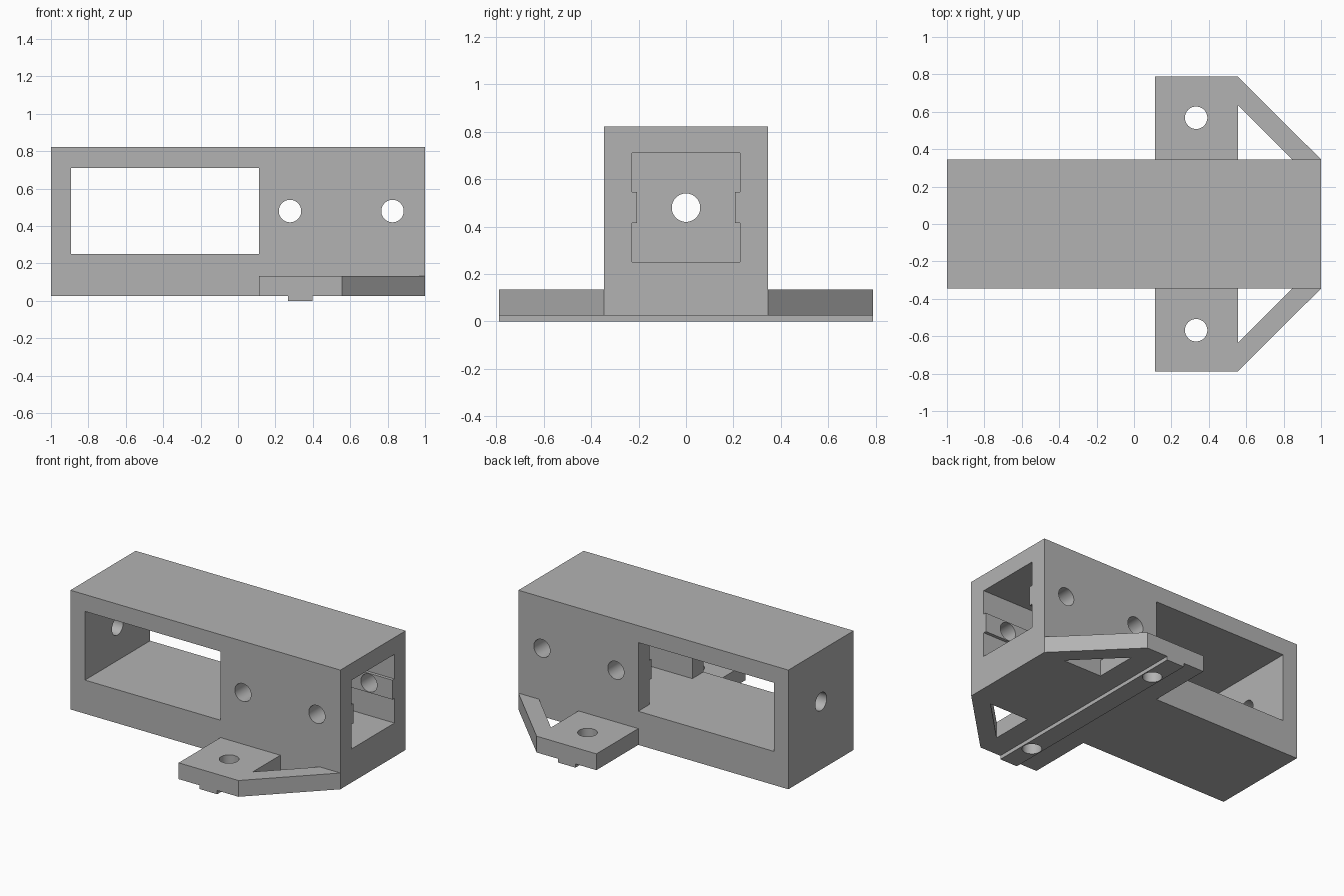
import bpy, bmesh, math
from mathutils import Matrix, Vector

if "Cube" in bpy.data.objects:
    bpy.data.objects.remove(bpy.data.objects["Cube"])

grey = bpy.data.materials.new("mid grey")
grey.diffuse_color = (0.45, 0.45, 0.45, 1)
grey.use_nodes = True
grey.node_tree.nodes["Principled BSDF"].inputs["Base Color"].default_value = grey.diffuse_color


def finish(name, bm):
    bmesh.ops.recalc_face_normals(bm, faces=bm.faces)
    me = bpy.data.meshes.new(name)
    bm.to_mesh(me)
    bm.free()
    me.materials.append(grey)
    ob = bpy.data.objects.new(name, me)
    bpy.context.collection.objects.link(ob)
    return ob


def prism(name, points, offset):
    """Extrude a closed 3D outline along an offset vector."""
    bm = bmesh.new()
    face = bm.faces.new([bm.verts.new(p) for p in points])
    ext = bmesh.ops.extrude_face_region(bm, geom=[face], use_keep_orig=True)
    verts = [g for g in ext["geom"] if isinstance(g, bmesh.types.BMVert)]
    bmesh.ops.translate(bm, verts=verts, vec=Vector(offset))
    return finish(name, bm)


def box(name, x0, x1, y0, y1, z0, z1):
    pts = [(x0, y0, z0), (x1, y0, z0), (x1, y1, z0), (x0, y1, z0)]
    return prism(name, pts, (0, 0, z1 - z0))


def bore(centre, axis, length, radius=0.06):
    bm = bmesh.new()
    rot = Vector((0, 0, 1)).rotation_difference(Vector(axis)).to_matrix().to_4x4()
    bmesh.ops.create_cone(bm, cap_ends=True, segments=48, radius1=radius,
                          radius2=radius, depth=length,
                          matrix=Matrix.Translation(centre) @ rot)
    return finish("bore_cutter", bm)


def cut(ob, cutters):
    """Subtract every cutter, then remove it."""
    bpy.context.view_layer.objects.active = ob
    for c in cutters:
        c.hide_render = True
        m = ob.modifiers.new("cut", "BOOLEAN")
        m.operation, m.solver, m.object = "DIFFERENCE", "EXACT", c
        bpy.ops.object.modifier_apply(modifier=m.name)
        bpy.data.objects.remove(c, do_unlink=True)
    bpy.ops.object.select_all(action="DESELECT")
    ob.select_set(True)
    bpy.ops.object.shade_smooth_by_angle(angle=math.radians(30))


Z0, Z1 = 0.25, 0.71      # cavity floor and ceiling
R0, R1 = 0.415, 0.545    # guide rail bottom and top
W, R = 0.227, 0.206      # cavity and rail half widths

# Housing: window through the sides, railed channel from the right end, bores
housing = box("housing", -1, 1, -0.345, 0.345, 0.025, 0.823)
half = [(W, Z0), (W, R0), (R, R0), (R, R1), (W, R1), (W, Z1)]
profile = half + [(-y, z) for y, z in reversed(half)]
cut(housing, [
    box("window_cutter", -0.892, 0.112, -0.5, 0.5, Z0, Z1),
    prism("channel_cutter", [(0.05, y, z) for y, z in profile], (1.05, 0, 0)),
    bore((-0.95, 0, 0.48), (1, 0, 0), 0.3),
    bore((0.278, 0, 0.48), (0, 1, 0), 1),
    bore((0.826, 0, 0.48), (0, 1, 0), 1),
])

# Mounting tabs with diagonal braces, one on each side
outline = [(0.112, 0.345), (0.112, 0.788), (0.555, 0.788), (1, 0.345),
           (0.847, 0.345), (0.555, 0.636), (0.555, 0.345)]
for side, label in ((-1, "front"), (1, "back")):
    tab = prism(label + "_mounting_tab",
                [(x, side * y, 0.025) for x, y in outline], (0, 0, 0.109))
    cut(tab, [bore((0.332, side * 0.568, 0.08), (0, 0, 1), 0.4)])

# Locating ridge under the tabs
ridge = box("locating_ridge", 0.267, 0.398, -0.788, 0.788, 0, 0.025)
cut(ridge, [bore((0.332, s * 0.568, 0), (0, 0, 1), 0.4) for s in (-1, 1)])
